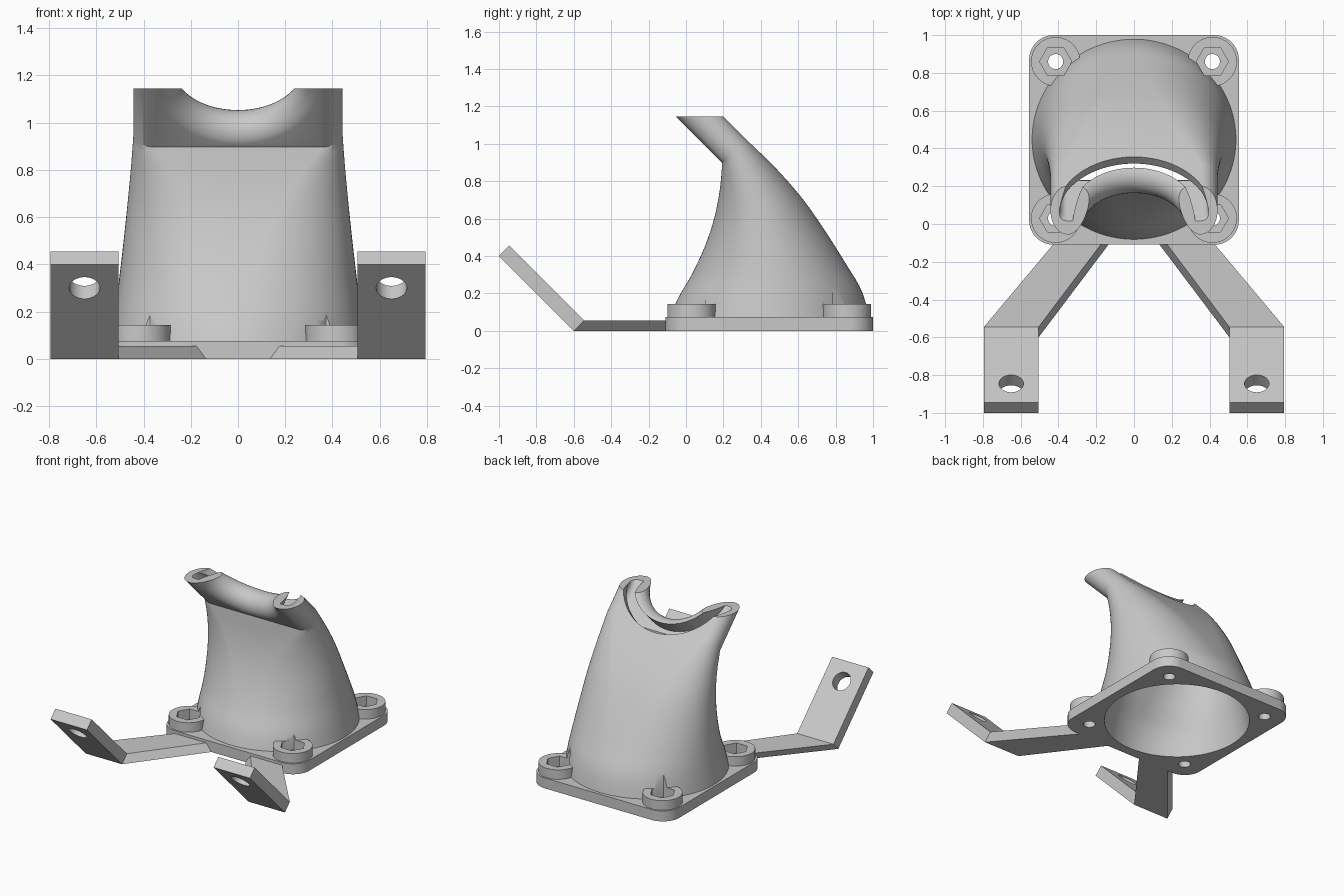
import bpy, bmesh, math
from mathutils import Vector, Matrix

old = bpy.data.objects.get("Cube")
if old:
    bpy.data.objects.remove(old, do_unlink=True)

GREY = bpy.data.materials.new("plain grey")
GREY.use_nodes = True
GREY.diffuse_color = (0.58, 0.58, 0.58, 1)
GREY.node_tree.nodes["Principled BSDF"].inputs["Base Color"].default_value = (0.58, 0.58, 0.58, 1)


def finish(name, bm):
    bmesh.ops.recalc_face_normals(bm, faces=bm.faces)
    if bm.calc_volume(signed=True) < 0:
        bmesh.ops.reverse_faces(bm, faces=bm.faces)
    mesh = bpy.data.meshes.new(name)
    bm.to_mesh(mesh)
    bm.free()
    mesh.materials.append(GREY)
    obj = bpy.data.objects.new(name, mesh)
    bpy.context.collection.objects.link(obj)
    return obj


def loft(name, rings, closed=False):
    """Skin a list of equal rings; cap the ends or close the loop."""
    bm = bmesh.new()
    vs = [[bm.verts.new(p) for p in ring] for ring in rings]
    pairs = list(zip(vs, vs[1:])) + ([(vs[-1], vs[0])] if closed else [])
    for a, b in pairs:
        for i in range(len(a)):
            j = (i + 1) % len(a)
            bm.faces.new((a[i], a[j], b[j], b[i]))
    if not closed:
        bm.faces.new(vs[0])
        bm.faces.new(vs[-1])
    return finish(name, bm)


def circle(r, n=64, at=(0, 0, 0)):
    c = Vector(at)
    return [c + Vector((r * math.cos(math.tau * i / n), r * math.sin(math.tau * i / n), 0))
            for i in range(n)]


def cylinder(name, x, y, r, z0, z1, n=48):
    return loft(name, [circle(r, n, (x, y, z)) for z in (z0, z1)])


def volume(mesh):
    bm = bmesh.new()
    bm.from_mesh(mesh)
    v = bm.calc_volume(signed=True)
    bm.free()
    return v


def combine(obj, tool, op="DIFFERENCE"):
    """Boolean that keeps the first solver giving a sensible volume."""
    low, high = (0.05, 0.99999) if op == "DIFFERENCE" else (1.0, 20)
    before = volume(obj.data)
    mod = obj.modifiers.new("cut", "BOOLEAN")
    mod.operation, mod.object = op, tool
    for solver in ("MANIFOLD", "EXACT"):
        mod.solver = solver
        bpy.context.view_layer.update()
        graph = bpy.context.evaluated_depsgraph_get()
        mesh = bpy.data.meshes.new_from_object(obj.evaluated_get(graph))
        if low < volume(mesh) / before < high:
            obj.data = mesh
            break
    obj.modifiers.remove(mod)
    bpy.data.objects.remove(tool, do_unlink=True)


def smooth(obj):
    bpy.ops.object.select_all(action="DESELECT")
    obj.select_set(True)
    bpy.context.view_layer.objects.active = obj
    bpy.ops.object.shade_smooth_by_angle(angle=math.radians(30))


# Duct sections: front y, z, back y, z, half width
ROWS = [Vector(r) for r in (
    (-0.105, 0.0, 0.995, 0.0, 0.55),
    (-0.05, 0.16, 0.945, 0.2, 0.525),
    (0.03, 0.3, 0.86, 0.35, 0.505),
    (0.10, 0.45, 0.74, 0.54, 0.485),
    (0.15, 0.6, 0.62, 0.71, 0.468),
    (0.18, 0.75, 0.475, 0.875, 0.453),
    (0.194, 0.896, 0.321, 1.024, 0.442))]
S = math.sqrt(0.5)
UP = Vector((0, -S, S))        # direction the mouth leans
NORMAL = Vector((0, S, S))     # across the mouth
MOUTH = Vector((0, 0.2575, 0.96)) + UP * 0.36
R, TUBE = 0.358, 0.092


def spline(rows, steps=4):
    pts = [2 * rows[0] - rows[1]] + rows + [2 * rows[-1] - rows[-2]]
    out = []
    for a, b, c, d in zip(pts, pts[1:], pts[2:], pts[3:]):
        for k in range(steps):
            t = k / steps
            out.append(0.5 * (2 * b + (c - a) * t + (2 * a - 5 * b + 4 * c - d) * t ** 2
                              + (3 * b - a - 3 * c + d) * t ** 3))
    return out + [rows[-1]]


def section(row, k, wall, n=96):
    """Ellipse at the foot blending to a stadium at the mouth."""
    f, b = Vector((0, row[0], row[1])), Vector((0, row[2], row[3]))
    c, h = (f + b) / 2, (b - f) / 2
    size, w = h.length - wall, row[4] - wall
    ring = []
    for i in range(n):
        a = math.tau * (i + 0.5) / n
        ca = math.cos(a)
        pill = math.copysign(w - size, ca) + size * ca
        x = k * pill + (1 - k) * w * ca
        ring.append(c + Vector((x, 0, 0)) + h.normalized() * size * math.sin(a))
    return ring


def duct(wall0, wall1):
    rows = spline(ROWS)
    last = len(rows) - 1
    rings = [section(r, i / last, wall0 + (wall1 - wall0) * i / last) for i, r in enumerate(rows)]
    return rings + [[p + UP * 0.4 for p in rings[-1]]]


def mouth_ring(r, offset):
    x = Vector((1, 0, 0))
    return [MOUTH + x * p.x + UP * p.y + NORMAL * offset for p in circle(r, 96)]


# Flange plate with rounded corners and four screw bosses
CY, HALF, CORNER, PITCH = 0.445, 0.555, 0.13, 0.415
screws = [(sx * PITCH, CY + sy * PITCH) for sx in (-1, 1) for sy in (-1, 1)]


def plate_outline(z, n=64):
    inset, ring = HALF - CORNER, []
    for i in range(n):
        a = math.tau * (i + 0.5) / n
        c, s = math.cos(a), math.sin(a)
        ring.append((math.copysign(inset, c) + CORNER * c,
                     CY + math.copysign(inset, s) + CORNER * s, z))
    return ring


body = loft("duct_and_flange", [plate_outline(0), plate_outline(0.075)])
for x, y in screws:
    combine(body, cylinder("boss", x, y, 0.13, 0.03, 0.143), "UNION")

# Curved duct leaning into the mouth
outer = duct(0, 0)
outer[0] = [p + Vector((0, 0, 0.02)) for p in outer[0]]
combine(body, loft("shell", outer), "UNION")

# Rounded U-shaped cutout in the mouth
arc = [math.pi * i / 16 for i in range(17)]
profile = [(R, 0.2)] + [(R - TUBE * math.sin(a), TUBE * math.cos(a)) for a in arc] + [(R, -0.2)]
combine(body, loft("cutout", [mouth_ring(r, o) for r, o in profile]))

# Hollow interior, kept clear of the mouth lip
inner = duct(0.065, 0.05)
inner.insert(0, [p - Vector((0, 0, 0.05)) for p in inner[0]])
hollow = loft("hollow", inner)
combine(hollow, loft("lip", [mouth_ring(0.33, o) for o in (-0.2, 0.2)]))
combine(body, hollow)

# Outlet slot following the U
lo, hi = 0.33, 0.407
mid, rad = (lo + hi) / 2, (hi - lo) / 2
slot = [(lo, 0.16), (hi, 0.16)] + [(mid + rad * math.cos(a), -rad * math.sin(a)) for a in arc[::2]]
combine(body, loft("slot", [mouth_ring(r, o) for r, o in slot], closed=True))

# Level top of the mouth
combine(body, cylinder("trim", 0, 0, 2, 1.145, 1.6))

# Screw holes and hexagonal nut pockets
for x, y in screws:
    combine(body, cylinder("pocket", x, y, 0.085, 0.07, 0.3, 6))
    combine(body, cylinder("hole", x, y, 0.04, -0.1, 0.2, 32))
smooth(body)

# Mounting legs with tilted, drilled tabs
T = 0.055


def sheared(name, points):
    """Slab from a bottom outline whose top is shifted back by its height."""
    return loft(name, [[(x, y + d, z + d) for x, y, z in points] for d in (0, T)])


for side, label in ((1, "left"), (-1, "right")):
    a, b = side * 0.505, side * 0.795
    sheared(label + "_leg", [(side * 0.128, -0.1, 0), (side * 0.375, -0.1, 0),
                             (b, -0.6, 0), (a, -0.6, 0)])
    tab = sheared(label + "_tab", [(a, -0.6, 0), (b, -0.6, 0), (b, -1, 0.4), (a, -1, 0.4)])
    centre = Vector((side * 0.65, -0.9, 0.3))
    turn = Matrix.Rotation(-math.pi / 4, 3, "X")
    drill = [[centre + turn @ p for p in circle(0.065, 48, (0, 0, z))] for z in (-0.1, 0.2)]
    combine(tab, loft("drill", drill))
    smooth(tab)
